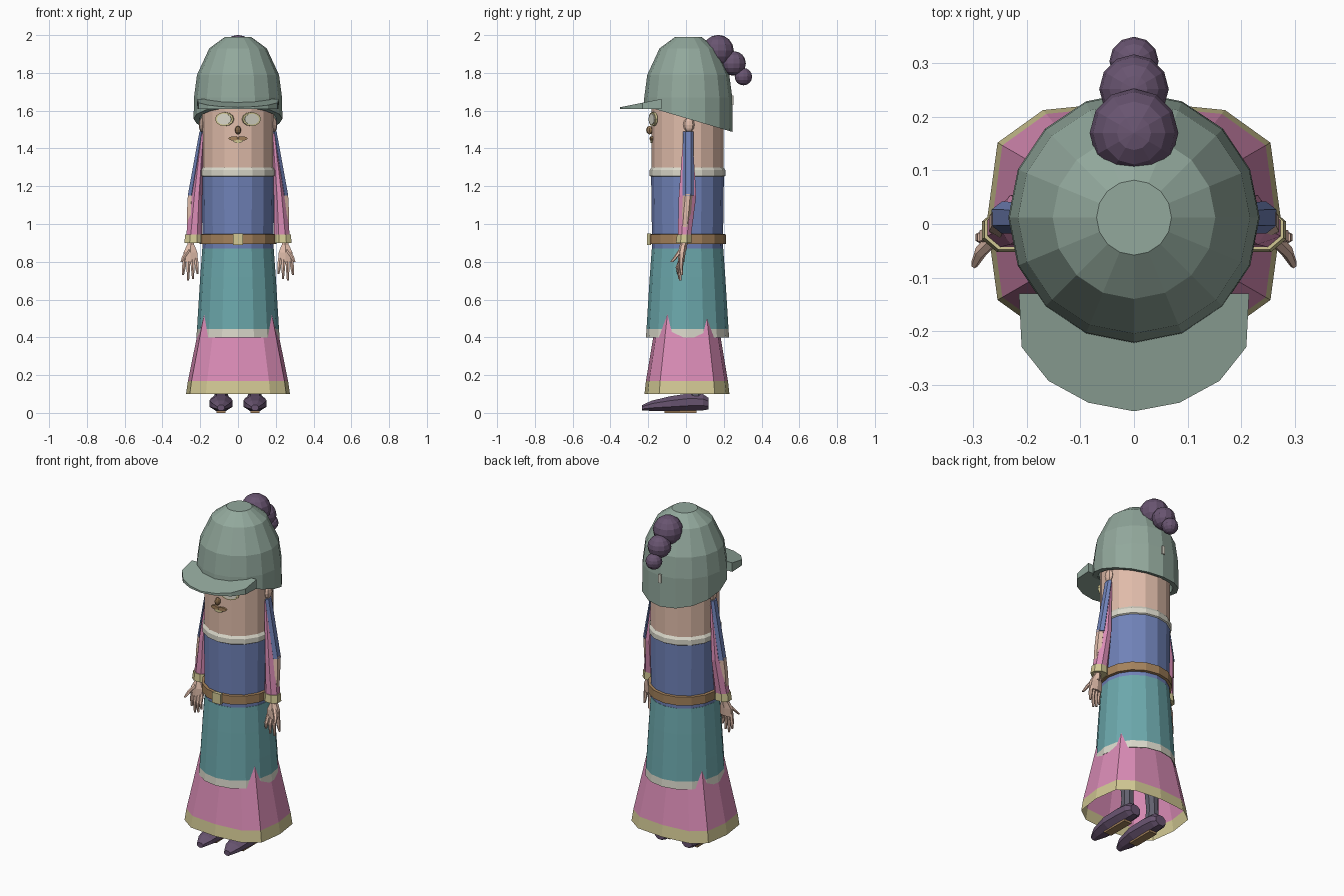
import bpy, bmesh, math
from mathutils import Vector, Matrix

if "Cube" in bpy.data.objects:
    bpy.data.objects.remove(bpy.data.objects["Cube"])


def lin(c):
    c /= 255
    return c / 12.92 if c < 0.04045 else ((c + 0.055) / 1.055) ** 2.4


MATS = {}
for name, rgb in {"sage_green": (146, 168, 156), "plum": (104, 84, 112), "skin": (224, 188, 170),
                  "denim_blue": (112, 130, 184), "teal": (108, 168, 172), "pink": (218, 140, 182),
                  "straw": (210, 200, 148), "off_white": (218, 216, 202), "leather": (164, 130, 92),
                  "slate": (98, 96, 110)}.items():
    MATS[name] = bpy.data.materials.new(name)
    MATS[name].diffuse_color = [lin(c) for c in rgb] + [1]


def finish(name, bm, colors):
    bmesh.ops.recalc_face_normals(bm, faces=bm.faces)
    me = bpy.data.meshes.new(name)
    bm.to_mesh(me)
    bm.free()
    for c in colors:
        me.materials.append(MATS[c])
    ob = bpy.data.objects.new(name, me)
    bpy.context.collection.objects.link(ob)
    return ob


def loft(name, rings, colors, caps=(True, True)):
    """Skin a list of point rings; colors may hold one entry per segment."""
    bm = bmesh.new()
    vr = [[bm.verts.new(p) for p in r] for r in rings]
    n = len(rings[0])
    for k in range(len(vr) - 1):
        for i in range(n):
            j = (i + 1) % n
            f = bm.faces.new((vr[k][i], vr[k][j], vr[k + 1][j], vr[k + 1][i]))
            f.material_index = min(k, len(colors) - 1)
    if caps[0]:
        bm.faces.new(vr[0])
    if caps[1]:
        bm.faces.new(vr[-1]).material_index = min(len(rings) - 2, len(colors) - 1)
    return finish(name, bm, colors)


def ring(c, rx, ry=None, n=16, turn=0.0):
    ry = rx if ry is None else ry
    return [(c[0] + rx * math.cos(2 * math.pi * (i + turn) / n),
             c[1] + ry * math.sin(2 * math.pi * (i + turn) / n), c[2]) for i in range(n)]


def lathe(name, prof, colors, caps=(True, True), cy=0.008):
    return loft(name, [ring((0, cy, z), r) for r, z in prof], colors, caps)


def tube(name, pts, color, n=6):
    """Upright tube; pts hold x, y, z, rx, ry."""
    return loft(name, [ring(p[:3], p[3], p[4], n, 0.5) for p in pts], [color])


def ball(name, loc, r, color, scale=(1, 1, 1), u=12, v=8):
    bm = bmesh.new()
    bmesh.ops.create_uvsphere(bm, u_segments=u, v_segments=v, radius=r,
                              matrix=Matrix.Translation(loc) @ Matrix.Diagonal((*scale, 1)))
    return finish(name, bm, [color])


def box(name, loc, size, color):
    bm = bmesh.new()
    bmesh.ops.create_cube(bm, size=1, matrix=Matrix.Translation(loc) @ Matrix.Diagonal((*size, 1)))
    return finish(name, bm, [color])


# Head, torso and bands
lathe("head", [(0.19, 1.28), (0.19, 1.66)], ["skin"])
lathe("torso", [(0.187, 0.84), (0.193, 1.28)], ["denim_blue"])
lathe("collar", [(0.192, 1.25), (0.2, 1.255), (0.2, 1.285), (0.19, 1.3)], ["off_white"])
lathe("belt", [(0.188, 0.893), (0.203, 0.895), (0.203, 0.945), (0.19, 0.947)], ["leather"])
box("belt_buckle", (0, -0.196, 0.92), (0.055, 0.02, 0.062), "straw")

# Overskirt with pale hem
lathe("overskirt", [(0.216, 0.4), (0.22, 0.4), (0.217, 0.445), (0.21, 0.56), (0.2, 0.72),
                    (0.189, 0.87), (0.18, 0.87)],
      ["off_white", "off_white", "teal"], (False, True))

# Underskirt, squared oval flaring down to a straw hem
quarter = [(0.275, 0.0), (0.255, 0.147), (0.17, 0.208)]
half = quarter + [(0, 0.225)] + [(-x, y) for x, y in quarter[:0:-1]]
oval = half + [(-x, -y) for x, y in half]


def skirt_ring(s, z):
    return [(x * s, y * s + 0.005, z) for x, y in oval]


loft("underskirt", [skirt_ring(1, 0.1), skirt_ring(0.965, 0.168), skirt_ring(0.69, 0.54),
                    skirt_ring(0.6, 0.6)], ["straw", "pink"], (False, True))

# Helmet with a rim that drops towards the back
def tilted(r, dz=0.0):
    return [(x, y, 1.56 - 0.295 * y + dz) for x, y, _ in ring((0, 0.012, 0), r)]


loft("helmet", [tilted(0.195, 0.05), tilted(0.205), tilted(0.235)] +
     [ring((0, 0.012, z), r) for r, z in ((0.233, 1.67), (0.217, 1.79), (0.152, 1.93), (0.07, 1.99))],
     ["sage_green"])

# Visor: wedge that thins towards its tip
edge = [(0.215, -0.13), (0.21, -0.23), (0.16, -0.293), (0.085, -0.334), (0, -0.35)]
outline = edge + [(-x, y) for x, y in edge[-2::-1]]
loft("visor", [[(x, y, 1.608) for x, y in outline],
               [(x, y, 1.618 + 0.2 * (y + 0.35)) for x, y in outline]], ["sage_green"])
box("helmet_clip", (0, 0.244, 1.655), (0.018, 0.014, 0.05), "off_white")

# Hair buns
for i, (y, z, r) in enumerate([(0.17, 1.918, 0.083), (0.252, 1.85, 0.065), (0.304, 1.78, 0.046)]):
    ball(f"hair_bun_{i + 1}", (0, y, z), r, "plum")

# Nose and mouth
ball("nose", (0, -0.193, 1.497), 0.018, "leather", (0.9, 1, 1.25), 8, 6)


def plate(name, loc, rx, rz, thick, color, turn):
    """Thin oval plate facing the front, turned about z."""
    m = Matrix.Translation(loc) @ Matrix.Rotation(turn, 4, "Z")
    rings = [[m @ Vector((x, d, z)) for x, z, _ in ring((0, 0, 0), rx, rz, 12)]
             for d in (thick, -thick)]
    return loft(name, rings, [color])


for s in (-1, 1):
    side = "left" if s < 0 else "right"
    # Eyes and lips
    plate(f"eye_rim_{side}", (s * 0.071, -0.174, 1.555), 0.052, 0.037, 0.006, "straw", s * 0.37)
    plate(f"eye_{side}", (s * 0.072, -0.178, 1.555), 0.041, 0.029, 0.006, "off_white", s * 0.37)
    plate(f"upper_lip_{side}", (s * 0.022, -0.183, 1.453), 0.028, 0.011, 0.006, "leather", s * 0.12)
    # Arm: shoulder, blue strip, hanging sleeve, forearm
    ball(f"shoulder_{side}", (s * 0.19, 0.015, 1.525), 0.03, "skin", (0.6, 1, 1.3), 8, 6)
    tube(f"upper_arm_{side}", [(s * 0.192, 0.012, 1.49, 0.014, 0.028),
                               (s * 0.247, 0.012, 1.15, 0.022, 0.03)], "denim_blue")
    tube(f"sleeve_{side}", [(s * 0.188, 0.01, 1.48, 0.012, 0.025), (s * 0.219, 0.008, 1.15, 0.032, 0.05),
                            (s * 0.233, -0.008, 0.94, 0.045, 0.038)], "pink", 8)
    tube(f"forearm_{side}", [(s * 0.246, 0.01, 1.16, 0.022, 0.025), (s * 0.25, 0.0, 1.05, 0.024, 0.026),
                             (s * 0.25, -0.015, 0.86, 0.018, 0.018)], "skin")
    tube(f"cuff_{side}", [(s * 0.235, -0.01, 0.945, 0.048, 0.041),
                          (s * 0.236, -0.012, 0.9, 0.052, 0.044)], "straw", 8)
    # Hand with four fingers and a thumb
    tube(f"palm_{side}", [(s * 0.25, -0.015, 0.89, 0.022, 0.018), (s * 0.252, -0.022, 0.85, 0.042, 0.02),
                          (s * 0.252, -0.025, 0.80, 0.042, 0.016)], "skin")
    for k, (x0, x1, y1, z1) in enumerate([(0.222, 0.214, -0.04, 0.735), (0.242, 0.238, -0.035, 0.71),
                                          (0.262, 0.264, -0.03, 0.70), (0.282, 0.291, -0.022, 0.73)]):
        tube(f"finger_{k + 1}_{side}", [(s * x0, -0.025, 0.82, 0.012, 0.012),
                                        (s * (x0 + x1) / 2, y1 - 0.004, 0.77, 0.011, 0.011),
                                        (s * x1, y1, z1, 0.006, 0.006)], "skin")
    tube(f"thumb_{side}", [(s * 0.26, -0.025, 0.865, 0.014, 0.014), (s * 0.285, -0.05, 0.83, 0.012, 0.012),
                           (s * 0.298, -0.075, 0.80, 0.007, 0.008)], "skin")
    # Leg, shoe and sole
    tube(f"leg_{side}", [(s * 0.088, 0.05, 0.07, 0.042, 0.042), (s * 0.088, 0.05, 0.14, 0.034, 0.036),
                         (s * 0.085, 0.03, 0.5, 0.05, 0.05)], "slate", 8)
    shoe = [(-0.232, 0.02, 0.012, 0.042), (-0.18, 0.046, 0.01, 0.066), (-0.08, 0.063, 0.008, 0.09),
            (0.02, 0.055, 0.01, 0.105), (0.09, 0.05, 0.012, 0.1), (0.12, 0.034, 0.018, 0.08)]
    loft(f"shoe_{side}", [[(s * 0.09 + x, y, z) for x, z, _ in
                           ring((0, (a + b) / 2, 0), w * 1.05, (b - a) / 2 * 1.05, 8, 0.5)]
                          for y, w, a, b in shoe], ["plum"])
    box(f"sole_{side}", (s * 0.09, -0.03, 0.006), (0.05, 0.17, 0.012), "leather")
plate("lower_lip", (0, -0.183, 1.439), 0.026, 0.01, 0.006, "straw", 0)

for m in bpy.data.materials:
    if m.users and not m.is_grease_pencil:
        m.use_nodes = True
        m.node_tree.nodes["Principled BSDF"].inputs["Base Color"].default_value = m.diffuse_color
